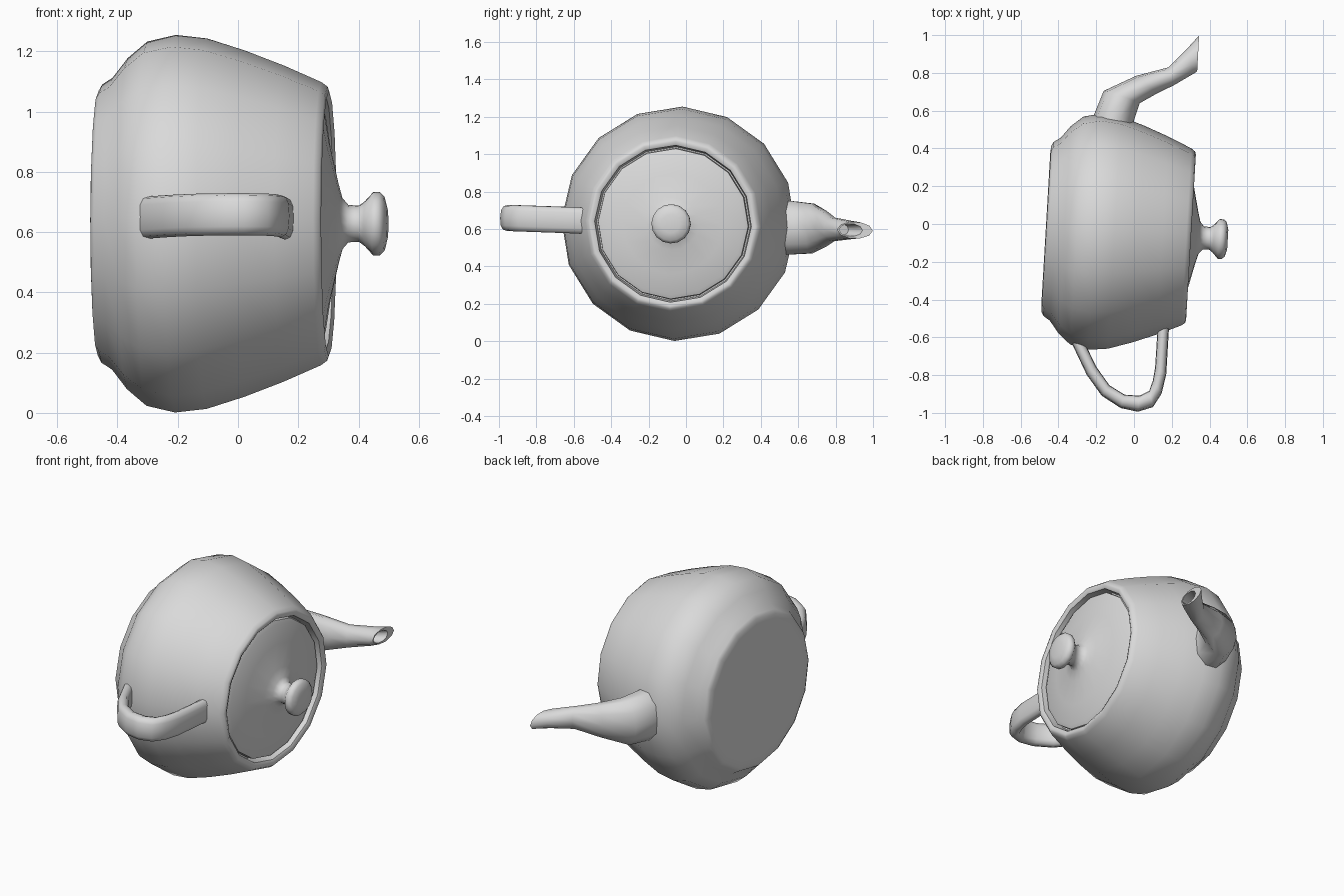
import bpy
import bmesh
import math
from mathutils import Matrix, Vector

cube = bpy.data.objects.get("Cube")
if cube:
    bpy.data.objects.remove(cube, do_unlink=True)

clay = bpy.data.materials.new("light_grey")
clay.use_nodes = True
GREY = (0.7, 0.7, 0.7, 1)
clay.diffuse_color = GREY
clay.node_tree.nodes["Principled BSDF"].inputs["Base Color"].default_value = GREY

# Pot frame: x runs from base to knob, y towards the spout; the pot lies tilted
axis = Vector((1, -0.059, 0)).normalized()
spout_dir = Vector((0.059, 1, -0.035)).normalized()
side = axis.cross(spout_dir).normalized()
spout_dir = side.cross(axis)
TILT = Matrix((axis, spout_dir, side)).transposed().to_4x4()
TILT.translation = (-0.467, -0.025, 0.628)


def loft(name, sections, sides, power=1.0, angle=50):
    """Skin oval sections (ax, ay, bx, by, half_depth), capping both ends."""
    def bulge(v):
        return math.copysign(abs(v) ** power, v) if abs(v) > 1e-6 else 0
    bm = bmesh.new()
    rings = []
    for ax, ay, bx, by, depth in sections:
        a, b = Vector((ax, ay, 0)), Vector((bx, by, 0))
        mid, half = (a + b) / 2, (a - b) / 2
        ring = []
        for i in range(sides):
            t = math.tau * i / sides
            up = Vector((0, 0, depth * bulge(math.sin(t))))
            ring.append(bm.verts.new(mid + half * bulge(math.cos(t)) + up))
        rings.append(ring)
    for r0, r1 in zip(rings, rings[1:]):
        for i in range(sides):
            j = (i + 1) % sides
            bm.faces.new((r0[i], r0[j], r1[j], r1[i]))
    bm.faces.new(rings[0])
    bm.faces.new(rings[-1])
    bmesh.ops.recalc_face_normals(bm, faces=bm.faces)
    mesh = bpy.data.meshes.new(name)
    bm.to_mesh(mesh)
    bm.free()
    mesh.materials.append(clay)
    obj = bpy.data.objects.new(name, mesh)
    bpy.context.collection.objects.link(obj)
    obj.matrix_world = TILT
    bpy.ops.object.select_all(action='DESELECT')
    obj.select_set(True)
    bpy.context.view_layer.objects.active = obj
    bpy.ops.object.shade_smooth_by_angle(angle=math.radians(angle))
    return obj


def revolve(name, profile, sides=16):
    """Turn a (radius, distance) profile around the pot axis."""
    return loft(name, [(t, r, t, -r, r) for r, t in profile], sides)


# Body with a rolled rim and a shallow seat for the lid
revolve("body", [
    (0.40, 0), (0.44, 0.003), (0.462, 0.015), (0.485, 0.05), (0.55, 0.10),
    (0.605, 0.165), (0.627, 0.26), (0.615, 0.365), (0.575, 0.49),
    (0.525, 0.62), (0.47, 0.745), (0.455, 0.765), (0.44, 0.77),
    (0.42, 0.76), (0.412, 0.70)])

# Lid sweeping up into the knob
revolve("lid_and_knob", [
    (0.405, 0.71), (0.402, 0.742), (0.38, 0.752), (0.27, 0.77), (0.14, 0.80),
    (0.085, 0.815), (0.062, 0.835), (0.06, 0.87), (0.075, 0.89),
    (0.105, 0.917), (0.105, 0.94), (0.09, 0.955), (0.05, 0.965)])

# Spout, ending in a lip and a recessed opening
loft("spout", [
    (0.20, 0.52, 0.436, 0.53, 0.15),
    (0.22, 0.62, 0.432, 0.60, 0.15),
    (0.263, 0.747, 0.457, 0.693, 0.14),
    (0.428, 0.836, 0.544, 0.749, 0.10),
    (0.596, 0.891, 0.631, 0.798, 0.066),
    (0.69, 0.995, 0.736, 0.868, 0.052),
    (0.75, 1.07, 0.751, 0.88, 0.045),
    (0.75, 1.015, 0.75, 0.89, 0.034),
    (0.66, 0.935, 0.685, 0.87, 0.03)], 10)

# Handle loop
loft("handle", [
    (0.15, -0.547, 0.22, -0.543, 0.07),
    (0.172, -0.596, 0.242, -0.592, 0.07),
    (0.262, -0.76, 0.309, -0.713, 0.07),
    (0.348, -0.866, 0.385, -0.808, 0.07),
    (0.452, -0.925, 0.468, -0.853, 0.07),
    (0.543, -0.939, 0.548, -0.854, 0.07),
    (0.622, -0.91, 0.597, -0.826, 0.07),
    (0.663, -0.837, 0.613, -0.77, 0.07),
    (0.682, -0.735, 0.621, -0.70, 0.07),
    (0.682, -0.486, 0.622, -0.489, 0.07)], 12, power=0.75)
